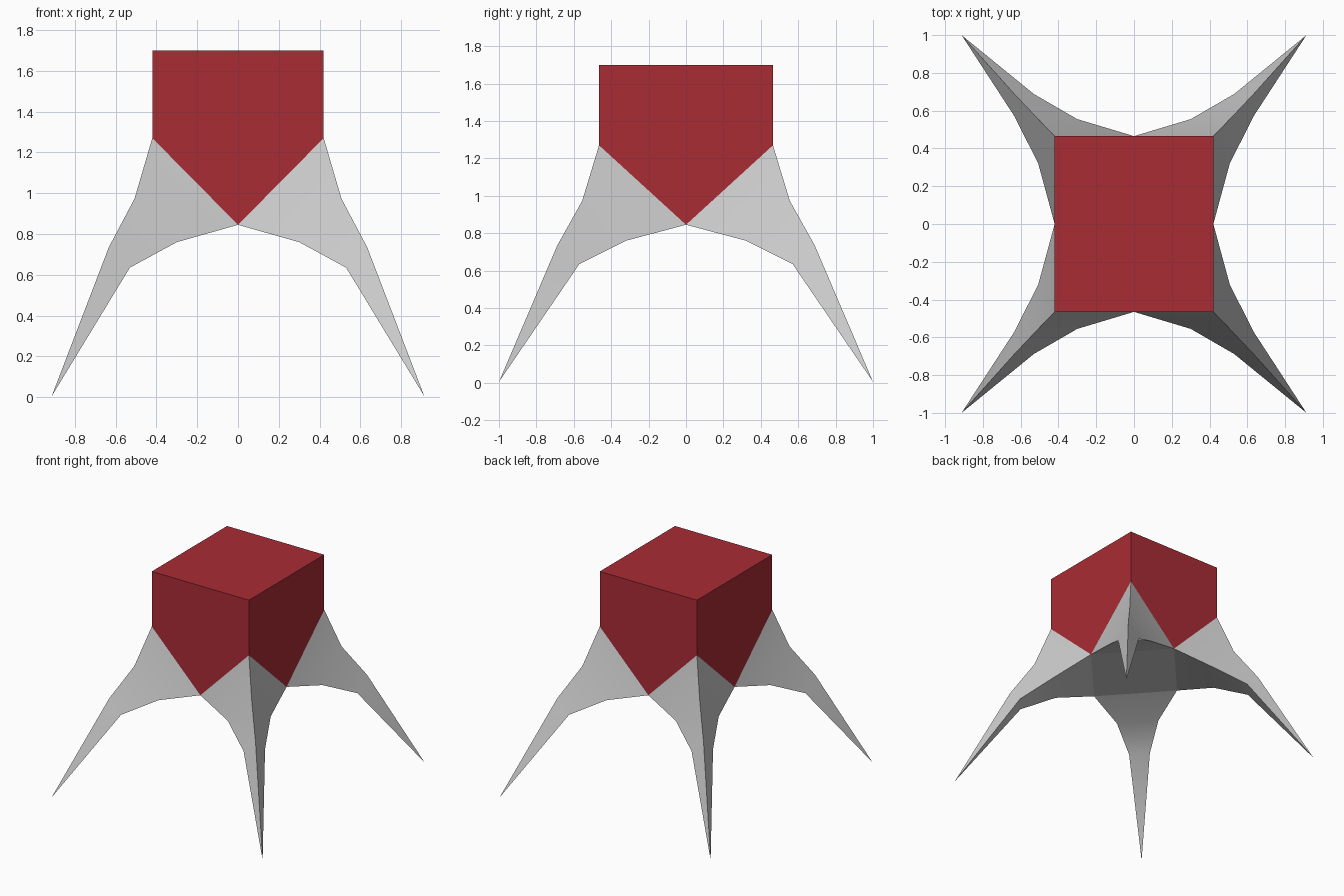
import bpy, bmesh, math
from mathutils import Vector, Matrix

if "Cube" in bpy.data.objects:
    bpy.data.objects.remove(bpy.data.objects["Cube"])

HX, HY = 0.42, 0.465               # half width and half depth of the block
TOP, CORNER, FLOOR = 1.70, 1.27, 0.845
QUADRANTS = [(1, 1), (-1, 1), (-1, -1), (1, -1)]


def make_object(name, bm):
    bmesh.ops.remove_doubles(bm, verts=bm.verts, dist=0.0005)
    mesh = bpy.data.meshes.new(name)
    bm.to_mesh(mesh)
    bm.free()
    obj = bpy.data.objects.new(name, mesh)
    bpy.context.collection.objects.link(obj)
    bpy.ops.object.select_all(action='DESELECT')
    obj.select_set(True)
    bpy.context.view_layer.objects.active = obj
    bpy.ops.object.shade_smooth_by_angle(angle=math.radians(35))
    return obj


# Red block: a box whose four lower corners are sliced off where the legs join
bm = bmesh.new()
size = Matrix.Diagonal((2 * HX, 2 * HY, TOP - FLOOR, 1))
bmesh.ops.create_cube(bm, size=1, matrix=Matrix.Translation((0, 0, (TOP + FLOOR) / 2)) @ size)
for sx, sy in QUADRANTS:
    corner = Vector((sx * HX, sy * HY, CORNER))
    normal = (Vector((0, sy * HY, FLOOR)) - corner).cross(Vector((sx * HX, 0, FLOOR)) - corner)
    if normal.z > 0:
        normal.negate()
    bmesh.ops.bisect_plane(bm, geom=bm.verts[:] + bm.edges[:] + bm.faces[:], dist=1e-5,
                           plane_co=corner, plane_no=normal, clear_outer=True)
bottom = [f for f in bm.faces if f.normal.z < -0.9]
bmesh.ops.delete(bm, geom=bottom, context='FACES')
block = make_object("block", bm)
red = bpy.data.materials.new("red")
red.diffuse_color = (0.40, 0.025, 0.035, 1)
red.use_nodes = True
red.node_tree.nodes["Principled BSDF"].inputs["Base Color"].default_value = red.diffuse_color
block.data.materials.append(red)

# Grey diamond panel under the block
bm = bmesh.new()
corners = [(HX, 0), (0, -HY), (-HX, 0), (0, HY)]
bm.faces.new([bm.verts.new((x, y, FLOOR)) for x, y in corners])
make_object("underside_panel", bm)

# Legs: triangular sections (outer ridge, front lower edge, side lower edge)
SECTIONS = [
    [(HX, HY, CORNER), (0, HY, FLOOR), (HX, 0, FLOOR)],
    [(0.507, 0.555, 0.973), (0.30, 0.555, 0.76), (0.507, 0.32, 0.76)],
    [(0.633, 0.688, 0.735), (0.53, 0.688, 0.635), (0.633, 0.57, 0.635)],
]
TIP = (0.913, 1.0, 0.005)


def make_leg(name, sx, sy):
    bm = bmesh.new()

    def vert(p):
        return bm.verts.new((sx * p[0], sy * p[1], p[2]))

    rings = [[vert(p) for p in section] for section in SECTIONS]
    tip = vert(TIP)
    for i in range(3):
        j = (i + 1) % 3
        for a, b in zip(rings, rings[1:]):
            bm.faces.new((a[i], a[j], b[j], b[i]))
        bm.faces.new((rings[-1][i], rings[-1][j], tip))
    # mirrored legs need their winding flipped
    if sx * sy > 0:
        bmesh.ops.reverse_faces(bm, faces=bm.faces)
    bm.normal_update()
    under = next(f for f in bm.faces if tip in f.verts and rings[-1][0] not in f.verts)
    if under.normal.z > 0:
        bmesh.ops.reverse_faces(bm, faces=bm.faces)
    make_object(name, bm)


for sx, sy in QUADRANTS:
    make_leg(f"{'back' if sy > 0 else 'front'}_{'right' if sx > 0 else 'left'}_leg", sx, sy)
